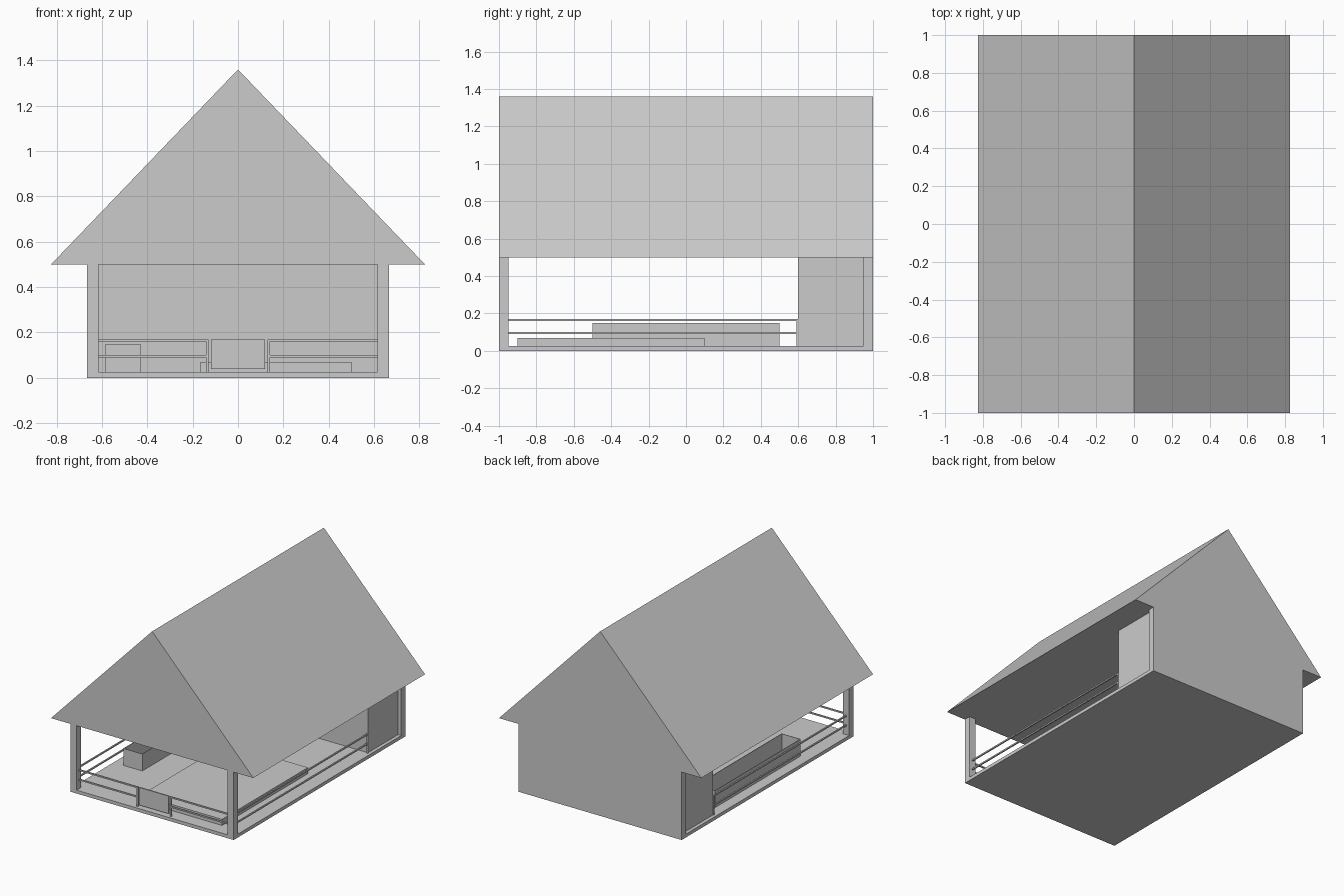
import bpy
import bmesh

cube = bpy.data.objects.get("Cube")
if cube:
    bpy.data.objects.remove(cube, do_unlink=True)

GREY = (0.6, 0.6, 0.6, 1)
mat = bpy.data.materials.new("plain grey")
mat.use_nodes = True
mat.diffuse_color = GREY
mat.node_tree.nodes["Principled BSDF"].inputs["Base Color"].default_value = GREY


def finish(name, bm):
    bmesh.ops.recalc_face_normals(bm, faces=bm.faces)
    mesh = bpy.data.meshes.new(name)
    bm.to_mesh(mesh)
    bm.free()
    mesh.materials.append(mat)
    obj = bpy.data.objects.new(name, mesh)
    bpy.context.scene.collection.objects.link(obj)
    return obj


def box(name, x, y, z):
    """Box from three (low, high) ranges."""
    bm = bmesh.new()
    bmesh.ops.create_cube(bm, size=1)
    for v in bm.verts:
        v.co = [r[0] if c < 0 else r[1] for c, r in zip(v.co, (x, y, z))]
    return finish(name, bm)


def mirrored(side, low, high):
    return tuple(sorted((side * low, side * high)))


HALF, INNER, FLOOR, EAVE = 0.665, 0.615, 0.025, 0.5

# Floor, back wall and enclosed back room
box("floor", (-HALF, HALF), (-1, 1), (0, FLOOR))
box("back_wall", (-HALF, HALF), (0.95, 1), (FLOOR, EAVE))
box("back_room", (-0.64, 0.64), (0.6, 0.95), (FLOOR, EAVE))

# Solid gable roof, extruded along the ridge
bm = bmesh.new()
gable = bm.faces.new([bm.verts.new(p) for p in
                      ((-0.825, -1, EAVE), (0.825, -1, EAVE), (0, -1, 1.36))])
new = bmesh.ops.extrude_face_region(bm, geom=[gable])["geom"]
bmesh.ops.translate(bm, vec=(0, 2, 0),
                    verts=[g for g in new if isinstance(g, bmesh.types.BMVert)])
if not gable.is_valid or len(bm.faces) < 5:
    bm.faces.new([v for v in bm.verts if v.co.y < 0])
finish("roof", bm)

# Corner posts and railings on both sides
for side, word in ((-1, "right"), (1, "left")):
    box(f"front_post_{word}", mirrored(side, INNER, HALF), (-1, -0.95), (FLOOR, EAVE))
    rail_x = mirrored(side, 0.635, 0.645)
    box(f"side_rail_post_{word}", rail_x, (0.59, 0.6), (FLOOR, 0.17))
    box(f"gate_post_{word}", mirrored(side, 0.13, 0.142), (-0.98, -0.97), (FLOOR, 0.17))
    for level, z in (("lower", 0.09), ("upper", 0.16)):
        height = (z, z + 0.01)
        box(f"side_rail_{level}_{word}", rail_x, (-0.95, 0.6), height)
        box(f"front_rail_{level}_{word}", mirrored(side, 0.13, INNER), (-0.98, -0.97), height)

# Front gate
box("gate", (-0.12, 0.12), (-0.98, -0.97), (0.04, 0.17))

# Low platform on the floor
box("platform", (-0.165, 0.5), (-0.9, 0.1), (FLOOR, 0.07))

# Open trough with thin walls
LOW, HIGH, WALL = -0.585, -0.43, 0.004
depth = (FLOOR, 0.15)
for i, x in enumerate((LOW, HIGH - WALL)):
    box(f"trough_side_{i + 1}", (x, x + WALL), (-0.5, 0.5), depth)
for i, y in enumerate((-0.5, 0.5 - WALL)):
    box(f"trough_end_{i + 1}", (LOW, HIGH), (y, y + WALL), depth)
